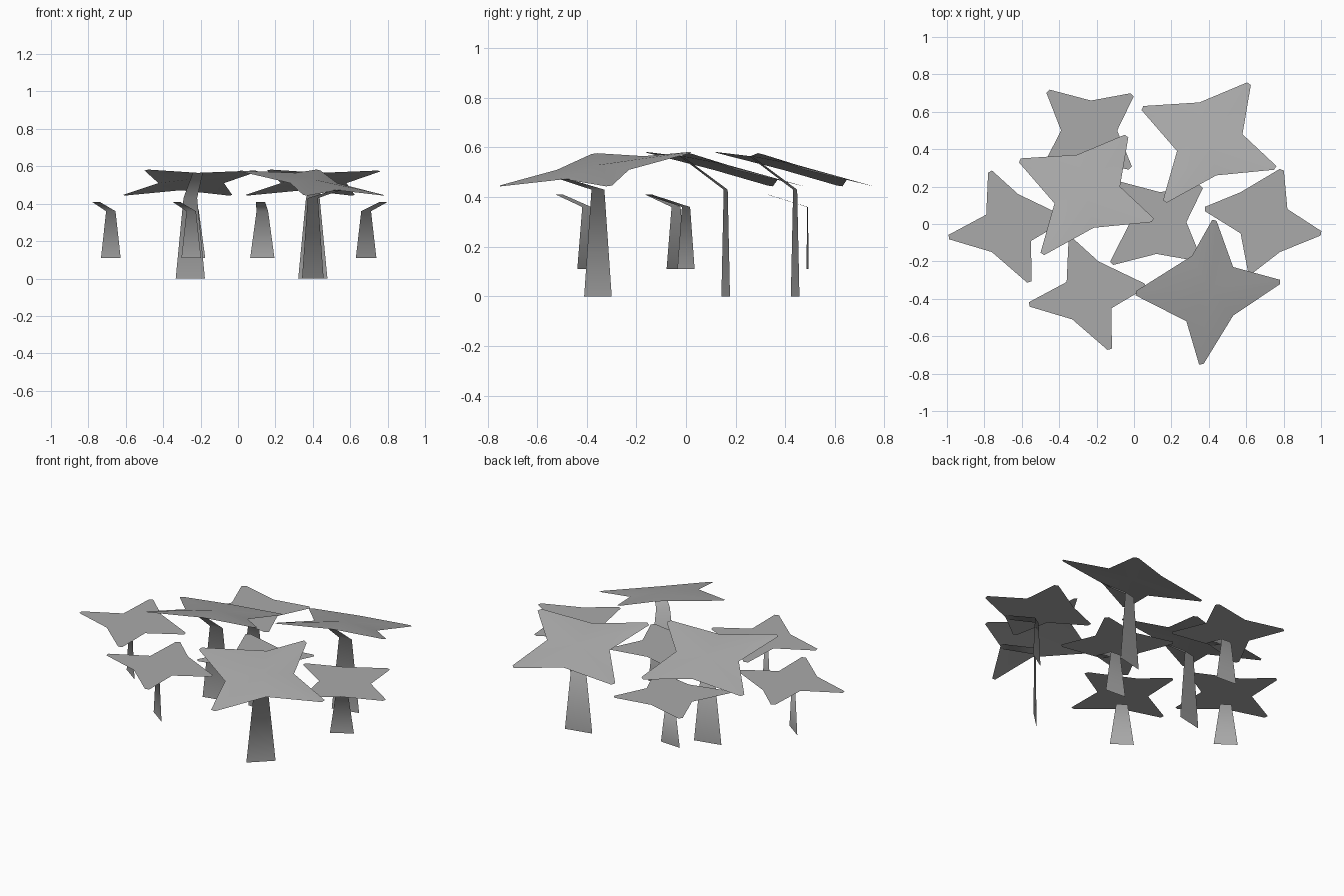
import bpy
import bmesh
from mathutils import Vector

default_cube = bpy.data.objects.get("Cube")
if default_cube:
    bpy.data.objects.remove(default_cube, do_unlink=True)

# One plain colour for every part
GREY = (0.4, 0.4, 0.4, 1.0)
material = bpy.data.materials.new("plain_grey")
material.use_nodes = True
material.diffuse_color = GREY
material.node_tree.nodes["Principled BSDF"].inputs["Base Color"].default_value = GREY


def make_object(name, bm):
    """Turn a bmesh into a smooth-shaded object with the grey material."""
    for face in bm.faces:
        face.smooth = True
    mesh = bpy.data.meshes.new(name)
    bm.to_mesh(mesh)
    bm.free()
    mesh.materials.append(material)
    obj = bpy.data.objects.new(name, mesh)
    bpy.context.scene.collection.objects.link(obj)
    return obj


def make_canopy(name, outline, hub_height):
    """Star-shaped sheet: tips and notches alternate, tips are cut blunt."""
    bm = bmesh.new()
    hub = sum(outline, Vector()) / len(outline)
    hub.z = hub_height
    rim = []
    for i, point in enumerate(outline):
        if i % 2:
            rim.append(bm.verts.new(point))
            continue
        # Split each tip into a short blunt edge
        before, after = outline[i - 1], outline[i + 1]
        side = (after - before).normalized() * 0.012
        rim.append(bm.verts.new(point - side))
        rim.append(bm.verts.new(point + side))
    centre = bm.verts.new(hub)
    for i, vert in enumerate(rim):
        bm.faces.new((centre, vert, rim[i - 1]))
    return make_object(name, bm)


def make_stem(name, foot, bend_height, end, widths):
    """Flat tapered ribbon that rises, then bends over to a canopy notch."""
    bm = bmesh.new()
    bend = Vector((foot.x, foot.y, bend_height))
    lean = Vector((end.x - foot.x, end.y - foot.y, 0)).normalized()
    across = Vector((-lean.y, lean.x, 0))
    previous = None
    for centre, width in zip((foot, bend, end), widths):
        pair = [bm.verts.new(centre + across * width * s) for s in (-0.5, 0.5)]
        if previous:
            bm.faces.new((previous[0], previous[1], pair[1], pair[0]))
        previous = pair
    return make_object(name, bm)


# Size classes: rim heights in outline order, hub, foot, bend, ribbon widths
SIZES = {
    "tall": dict(
        rim=(0.445, 0.51, 0.575, 0.565, 0.58, 0.51, 0.445, 0.472),
        hub=0.53, foot=0.0, bend=0.43, widths=(0.16, 0.075, 0.055)),
    "short": dict(
        rim=(0.41,) * 8,
        hub=0.41, foot=0.11, bend=0.36, widths=(0.13, 0.062, 0.05)),
}

# Clockwise outlines seen from above: tip, notch, tip, notch ...
BROAD = [(.615, .75), (.58, .48), (.755, .3), (.44, .26),
         (.165, .12), (.23, .39), (.045, .62), (.35, .65)]
DROOPING = [(.36, -.75), (.28, -.52), (.01, -.37), (.31, -.17),
            (.43, .02), (.53, -.23), (.78, -.31), (.53, -.49)]
SLANTED = [(-.34, -.08), (-.19, -.2), (.06, -.33), (-.12, -.45),
           (-.13, -.67), (-.33, -.51), (-.56, -.43), (-.36, -.31)]
TURNED = [(.79, .29), (.82, .08), (1, -.05), (.78, -.15),
          (.62, -.26), (.57, -.05), (.38, .08), (.57, .17)]
SQUARE = [(.36, .2), (.28, .01), (.35, -.19), (.12, -.16),
          (-.12, -.21), (-.02, .01), (-.09, .22), (.14, .17)]


def make_plant(name, size, outline, foot, notch, shift=(0, 0)):
    """Canopy and stem; the stem joins the canopy at the numbered notch."""
    spec = SIZES[size]
    move = Vector((shift[0], shift[1], 0))
    points = [Vector((x, y, z)) + move
              for (x, y), z in zip(outline, spec["rim"])]
    base = Vector((foot[0], foot[1], spec["foot"])) + move
    make_canopy(name + "_canopy", points, spec["hub"])
    make_stem(name + "_stem", base, spec["bend"], points[notch], spec["widths"])


# Tall plants
make_plant("back_left_tall", "tall", BROAD, (.4, .44), 3)
make_plant("middle_tall", "tall", BROAD, (.4, .44), 3, (-.655, -.28))
make_plant("front_tall", "tall", DROOPING, (.4, -.355), 7)

# Short plants
make_plant("front_right_short", "short", SLANTED, (-.25, -.4), 5)
make_plant("right_short", "short", SLANTED, (-.25, -.4), 5, (-.43, .36))
make_plant("left_short", "short", TURNED, (.685, 0), 3)
make_plant("middle_short", "short", SQUARE, (.13, 0), 3)
make_plant("back_short", "short", SQUARE, (.13, 0), 3, (-.37, .49))
